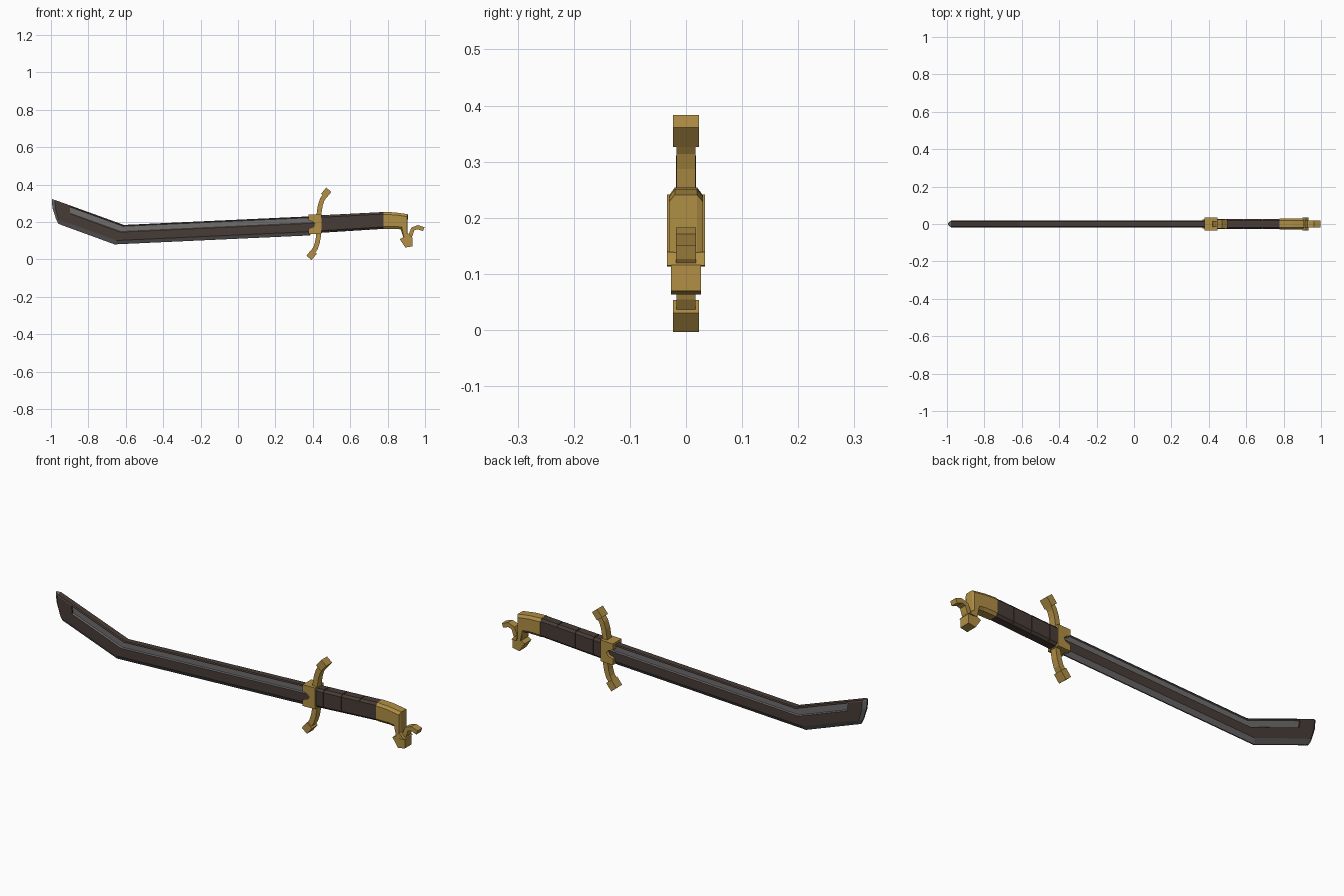
import bpy
import bmesh
from mathutils import Vector

cube = bpy.data.objects.get("Cube")
if cube:
    bpy.data.objects.remove(cube, do_unlink=True)


def material(name, rgb):
    m = bpy.data.materials.new(name)
    m.use_nodes = True
    m.diffuse_color = (*rgb, 1)
    m.node_tree.nodes["Principled BSDF"].inputs["Base Color"].default_value = (*rgb, 1)
    return m


gold = material("gold", (0.44, 0.275, 0.06))
brown = material("dark brown", (0.065, 0.045, 0.037))
steel = material("steel grey", (0.16, 0.15, 0.15))


def finish(name, bm, mats):
    bmesh.ops.recalc_face_normals(bm, faces=bm.faces)
    mesh = bpy.data.meshes.new(name)
    bm.to_mesh(mesh)
    bm.free()
    for m in mats:
        mesh.materials.append(m)
    obj = bpy.data.objects.new(name, mesh)
    bpy.context.collection.objects.link(obj)
    return obj


def prism(name, outline, half, mat):
    """Side outline (x, z) extruded across the thickness."""
    bm = bmesh.new()
    front = [bm.verts.new((x, -half, z)) for x, z in outline]
    back = [bm.verts.new((x, half, z)) for x, z in outline]
    bm.faces.new(front)
    bm.faces.new(back[::-1])
    for i in range(len(front)):
        j = (i + 1) % len(front)
        bm.faces.new((front[i], back[i], back[j], front[j]))
    return finish(name, bm, [mat])


def ribbon(path, width):
    """Outline of a strip of even width along a path."""
    pts = [Vector(p) for p in path]
    left, right = [], []
    for i, p in enumerate(pts):
        d = (pts[min(i + 1, len(pts) - 1)] - pts[max(i - 1, 0)]).normalized()
        side = Vector((-d.y, d.x)) * width / 2
        left.append(p + side)
        right.append(p - side)
    return [tuple(p) for p in left + right[::-1]]


def loft(name, stations, mats, rule=lambda j, k: 0):
    """Stations are (top, bottom, half profile of (t, y), forward bulge)."""
    bm = bmesh.new()
    rings = []
    for top, bottom, profile, bulge in stations:
        a, b = Vector(top), Vector(bottom)
        ring = []
        for sign, half in ((1, profile), (-1, profile[::-1])):
            for t, y in half:
                p = a.lerp(b, t)
                ring.append(bm.verts.new((p.x - bulge * 4 * t * (1 - t), sign * y, p.y)))
        rings.append(ring)
    n = len(rings[0])
    for j in range(len(rings) - 1):
        for i in range(n):
            h = (i + 1) % n
            f = bm.faces.new((rings[j][i], rings[j][h], rings[j + 1][h], rings[j + 1][i]))
            f.material_index = rule(j, min(i, n - 2 - i))
    bm.faces.new(rings[0])
    bm.faces.new(rings[-1][::-1])
    bmesh.ops.remove_doubles(bm, verts=bm.verts, dist=0.00001)
    return finish(name, bm, mats)


# Blade: spine, recessed groove near the spine, sharpened lower edge and tip
T = 0.018
heights = (0, 0.05, 0.07, 0.34, 0.37, 0.8, 1)


def blade_profile(*ys):
    return list(zip(heights, ys))


thin = blade_profile(*[0.004] * 7)
plain = blade_profile(0.014, T, T, T, T, T, 0.003)
groove = blade_profile(0.014, T, 0.011, 0.011, T, T, 0.003)
loft("blade", [
    ((-0.995, 0.322), (-0.96, 0.19), thin, 0.01),
    ((-0.978, 0.317), (-0.945, 0.184), plain, 0.01),
    ((-0.9, 0.289), (-0.89, 0.164), plain, 0),
    ((-0.9, 0.289), (-0.89, 0.164), groove, 0),
    ((-0.61, 0.184), (-0.66, 0.08), groove, 0),
    ((0.43, 0.232), (0.385, 0.128), groove, 0),
], [brown, steel], lambda j, k: int(j == 0 or k >= 5 or (j >= 3 and 1 <= k <= 3)))

# Guard block with a notch that holds the blade
prism("guard_block", [
    (0.377, 0.24), (0.446, 0.242), (0.446, 0.137), (0.377, 0.135), (0.377, 0.165),
    (0.402, 0.173), (0.414, 0.187), (0.402, 0.2), (0.377, 0.21)], 0.034, gold)

# Curved guard arms with block ends, the lower one a half turn of the upper
cx, cz = 0.4325, 0.19
arm = [(0, 0.03), (0.002, 0.065), (0.008, 0.1), (0.018, 0.13), (0.036, 0.156)]
end = [(0.025, 0.148), (0.053, 0.182)]
for name, s in (("upper", 1), ("lower", -1)):
    for part, path, width, half in (("arm", arm, 0.026, 0.017), ("arm_end", end, 0.036, 0.023)):
        prism(f"{name}_guard_{part}",
              ribbon([(cx + s * x, cz + s * z) for x, z in path], width), half, gold)

# Grip: wrapped segments with narrow gaps over a core
chamfered = [(0, 0.018), (0.12, 0.028), (0.88, 0.028), (1, 0.018)]
core = [(0.04, 0.016), (0.14, 0.025), (0.86, 0.025), (0.96, 0.016)]


def grip_station(x, profile):
    f = (x - 0.445) / 0.333
    return ((x, 0.236 + 0.017 * f), (x, 0.142 + 0.021 * f), profile, 0)


loft("grip_core", [grip_station(x, core) for x in (0.43, 0.79)], [brown])
for i, (a, b) in enumerate(((0.445, 0.486), (0.49, 0.585), (0.589, 0.684), (0.688, 0.778))):
    loft(f"grip_segment_{i + 1}", [grip_station(x, chamfered) for x in (a, b)], [brown])

# Pommel: neck bending down into a small beast head
neck = [(0, 0.02), (0.15, 0.03), (0.85, 0.03), (1, 0.02)]
loft("pommel_neck", [
    ((0.778, 0.254), (0.778, 0.162), neck, 0),
    ((0.84, 0.251), (0.845, 0.163), neck, 0),
    ((0.908, 0.241), (0.87, 0.16), neck, 0),
    ((0.906, 0.115), (0.884, 0.118), neck, 0)], [gold])
prism("pommel_head", [
    (0.88, 0.14), (0.884, 0.118), (0.865, 0.108), (0.895, 0.063),
    (0.933, 0.07), (0.933, 0.116), (0.908, 0.13)], 0.027, gold)
prism("pommel_ears", [(0.9, 0.14), (0.912, 0.137), (0.933, 0.115), (0.908, 0.113)], 0.034, gold)
prism("pommel_crest", ribbon([
    (0.905, 0.108), (0.924, 0.132), (0.935, 0.163), (0.962, 0.172), (0.993, 0.161)], 0.022),
    0.018, gold)
